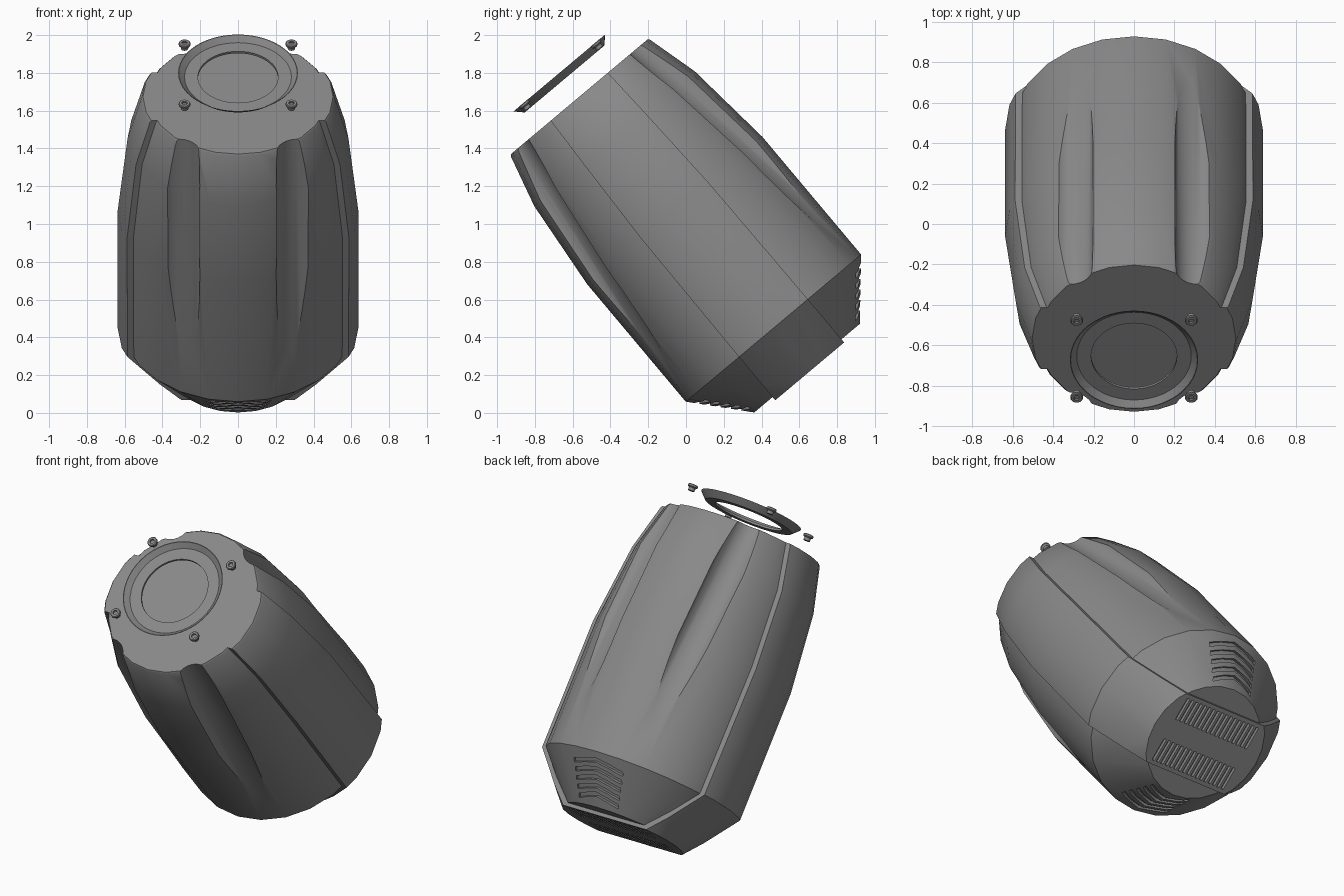
import bpy, bmesh
from math import sin, cos, pi, radians
from mathutils import Matrix, Vector

if "Cube" in bpy.data.objects:
    bpy.data.objects.remove(bpy.data.objects["Cube"])

# Everything is modelled upright on its own axis, then tilted 40 degrees
TILT = Matrix.Translation((0, 0.493, 0.413)) @ Matrix.Rotation(radians(40), 4, 'X')

grey = bpy.data.materials.new("dark_grey")
grey.diffuse_color = (0.25, 0.25, 0.25, 1)
grey.use_nodes = True
grey.node_tree.nodes["Principled BSDF"].inputs["Base Color"].default_value = grey.diffuse_color


def make(name, bm):
    bmesh.ops.remove_doubles(bm, verts=bm.verts, dist=1e-6)
    bmesh.ops.recalc_face_normals(bm, faces=bm.faces)
    me = bpy.data.meshes.new(name)
    bm.to_mesh(me)
    bm.free()
    ob = bpy.data.objects.new(name, me)
    bpy.context.collection.objects.link(ob)
    return ob


def loft(bm, rings, closed=False):
    """Skin a list of vertex loops; cap the ends unless closed into a torus."""
    vs = [[bm.verts.new(p) for p in r] for r in rings]
    n = len(vs[0])
    for i in range(len(vs) - (0 if closed else 1)):
        a, b = vs[i], vs[(i + 1) % len(vs)]
        for j in range(n):
            k = (j + 1) % n
            bm.faces.new((a[j], a[k], b[k], b[j]))
    if not closed:
        bm.faces.new(vs[0])
        bm.faces.new(vs[-1])


def lathe(bm, profile, seg, centre=(0, 0), closed=False):
    loft(bm, [[(centre[0] + r * cos(2 * pi * j / seg), centre[1] + r * sin(2 * pi * j / seg), z)
               for j in range(seg)] for r, z in profile], closed)


def boolean(ob, other, op):
    m = ob.modifiers.new(op, 'BOOLEAN')
    m.operation, m.object, m.solver = op, other, 'EXACT'
    dg = bpy.context.evaluated_depsgraph_get()
    me = bpy.data.meshes.new_from_object(ob.evaluated_get(dg))
    ob.modifiers.clear()
    ob.data = me
    bpy.data.objects.remove(other)


def finish(ob):
    ob.data.materials.clear()
    ob.data.materials.append(grey)
    ob.matrix_world = TILT
    bpy.ops.object.select_all(action='DESELECT')
    ob.select_set(True)
    bpy.context.view_layer.objects.active = ob
    bpy.ops.object.shade_smooth_by_angle(angle=radians(35))


# Barrel-shaped housing
bm = bmesh.new()
lathe(bm, [(0.365, -0.23), (0.606, 0.047), (0.606, 0.86), (0.555, 1.355),
           (0.481, 1.636), (0.473, 1.646)], 24)
housing = make("housing", bm)

# Four long scooped flutes, each a slightly leaning cylinder
bm = bmesh.new()
R = 0.11
for sx in (-1, 1):
    for sy in (-1, 1):
        ang = radians(29)
        rings = []
        for w in (0.1, 1.9):
            floor = 0.541 - (w - 0.34) * 0.136
            cx, cy = 0.259 + R * sin(ang), floor + R * cos(ang)
            rings.append([(sx * (cx + R * cos(2 * pi * j / 32)),
                           sy * (cy + R * sin(2 * pi * j / 32)), w) for j in range(32)])
        loft(bm, rings)
boolean(housing, make("flute_cutter", bm), 'DIFFERENCE')

# Raised band running down both sides and across the base
bm = bmesh.new()
lathe(bm, [(0.385, -0.252), (0.637, 0.047), (0.637, 0.86), (0.585, 1.355),
           (0.511, 1.636), (0.503, 1.646)], 24)
band = make("side_band", bm)
bm = bmesh.new()
loft(bm, [[(x, y, w) for x, y in ((-1, -h), (1, -h), (1, h), (-1, h))]
          for w, h in ((-0.5, 0.238), (0.047, 0.238), (0.86, 0.232), (1.355, 0.212), (1.8, 0.19))])
boolean(band, make("band_trim", bm), 'INTERSECT')
boolean(housing, band, 'UNION')

# Chevron vents on the front and back of the lower cone
bm = bmesh.new()
slope = Vector((0.365 - 0.606, -0.277))
d = slope.normalized()
nrm = Vector((-d.y, d.x))          # outward normal in (radius, height)
for side in (-1, 1):
    for i in range(5):
        s0, half = 0.058 + i * 0.056, 0.175 - i * 0.008
        rings = []
        for t in (-1, -0.5, 0, 0.5, 1):
            s = s0 + abs(t) * 0.035
            ring = []
            for ds, off in ((-0.014, -0.016), (0.014, -0.016), (0.014, 0.03), (-0.014, 0.03)):
                p = Vector((0.604, 0.047)) + d * (s + ds) + nrm * off
                x = t * half
                ring.append((x, side * (p.x ** 2 - x ** 2) ** 0.5, p.y))
            rings.append(ring)
        loft(bm, rings)
boolean(housing, make("chevron_cutter", bm), 'DIFFERENCE')

# Two rows of narrow slots in the base
bm = bmesh.new()
for y in (-0.14, 0.14):
    for i in range(17):
        x = -0.265 + i * 0.53 / 16
        bmesh.ops.create_cube(bm, size=1, matrix=Matrix.Translation((x, y, -0.25)) @
                              Matrix.Diagonal((0.018, 0.145, 0.04, 1)))
boolean(housing, make("slot_cutter", bm), 'DIFFERENCE')
finish(housing)

# Floating dished ring above the top face
bm = bmesh.new()
lathe(bm, [(0.317, 1.81), (0.313, 1.81), (0.283, 1.782), (0.212, 1.782),
           (0.212, 1.768), (0.275, 1.768)], 48, closed=True)
finish(make("lens_ring", bm))

# Four floating screws with hexagonal sockets
for i, (sx, sy) in enumerate(((-1, -1), (1, -1), (1, 1), (-1, 1))):
    c = (sx * 0.283, sy * 0.248)
    bm = bmesh.new()
    lathe(bm, [(0.02, 1.772), (0.02, 1.79), (0.031, 1.797), (0.031, 1.807), (0.027, 1.811)], 20, c)
    screw = make(f"screw_{i + 1}", bm)
    bm = bmesh.new()
    lathe(bm, [(0.016, 1.798), (0.016, 1.83)], 6, c)
    boolean(screw, make("socket_cutter", bm), 'DIFFERENCE')
    finish(screw)
